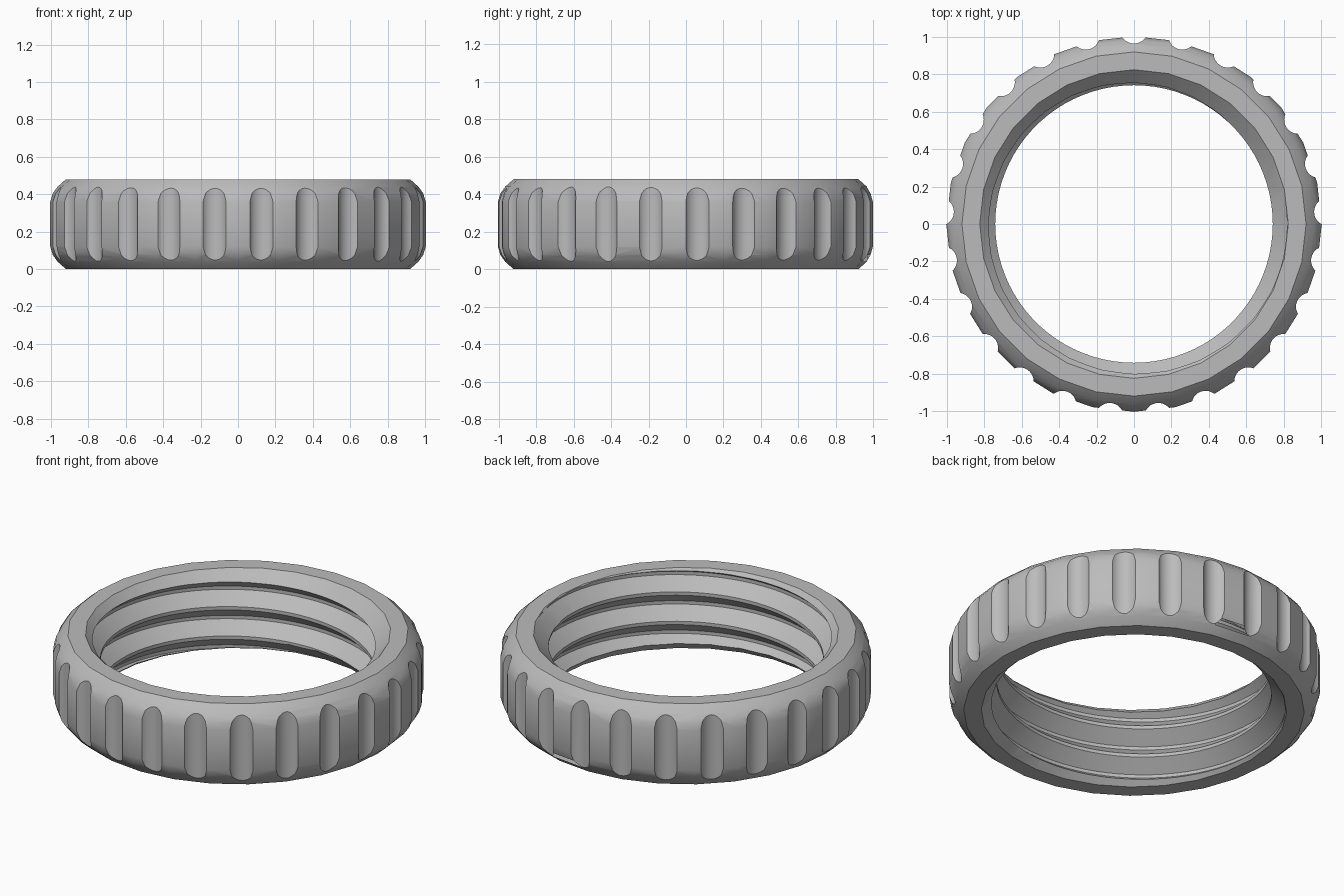
import bpy, bmesh, math
from math import sin, cos, pi, radians

cube = bpy.data.objects.get("Cube")
if cube:
    bpy.data.objects.remove(cube)

HEIGHT = 0.48
SIDES = 28
FLUTES = 25
PITCH = 0.175
CREST, ROOT = 0.742, 0.818

grey = bpy.data.materials.new("grey_plastic")
grey.use_nodes = True
colour = (0.5, 0.5, 0.5, 1)
grey.diffuse_color = colour
grey.node_tree.nodes["Principled BSDF"].inputs["Base Color"].default_value = colour


def make_object(name, bm):
    bmesh.ops.recalc_face_normals(bm, faces=bm.faces)
    mesh = bpy.data.meshes.new(name)
    bm.to_mesh(mesh)
    bm.free()
    mesh.materials.append(grey)
    obj = bpy.data.objects.new(name, mesh)
    bpy.context.collection.objects.link(obj)
    return obj


def lathe(name, profile, sides):
    """Solid of revolution, capped at both ends."""
    bm = bmesh.new()
    rings = []
    for r, z in profile:
        angles = [pi / 2 + 2 * pi * i / sides for i in range(sides)]
        rings.append([bm.verts.new((r * cos(a), r * sin(a), z)) for a in angles])
    for low, high in zip(rings, rings[1:]):
        for i in range(sides):
            j = (i + 1) % sides
            bm.faces.new((low[i], low[j], high[j], high[i]))
    bm.faces.new(rings[0])
    bm.faces.new(rings[-1])
    return make_object(name, bm)


def threaded_rod(name, sides=84, turns=7):
    """Solid rod with a helical thread; each turn is one column step up."""
    bm = bmesh.new()
    steps = [(0, CREST), (0.02, CREST), (0.0875, ROOT), (0.1075, ROOT)]
    base = 0.41 - 4 * PITCH - PITCH / 8 - 0.01
    columns = []
    for i in range(sides):
        a = 2 * pi * i / sides
        start = base + PITCH * i / sides
        columns.append([bm.verts.new((r * cos(a), r * sin(a), start + k * PITCH + z))
                        for k in range(turns) for z, r in steps])
    for i in range(sides):
        here = columns[i]
        there = columns[i + 1] if i < sides - 1 else columns[0][len(steps):]
        for m in range(len(there) - 1):
            bm.faces.new((here[m], there[m], there[m + 1], here[m + 1]))
    # close both ends with fans to the axis
    rim = [e for e in bm.edges if e.is_boundary]
    middle = base + PITCH * turns / 2
    low = bm.verts.new((0, 0, base - 0.1))
    high = bm.verts.new((0, 0, base + PITCH * (turns + 1) + 0.1))
    for e in rim:
        tip = low if e.verts[0].co.z < middle else high
        bm.faces.new((e.verts[0], e.verts[1], tip))
    return make_object(name, bm)


def flute_cutters(name):
    """Upright cylinders spaced evenly around the rim."""
    bm = bmesh.new()
    for i in range(FLUTES):
        a = pi / 2 + 2 * pi * i / FLUTES
        made = bmesh.ops.create_cone(bm, cap_ends=True, segments=32,
                                     radius1=0.075, radius2=0.075, depth=1)
        bmesh.ops.translate(bm, verts=made["verts"],
                            vec=(1.04 * cos(a), 1.04 * sin(a), HEIGHT / 2))
    return make_object(name, bm)


# Ring body with rounded shoulders
shoulder = [(0.92, 0), (0.965, 0.04), (0.99, 0.075), (1.004, 0.12)]
outline = shoulder + [(r, HEIGHT - z) for r, z in reversed(shoulder)]
ring = lathe("threaded_ring", outline, SIDES)

# Grip flutes, thread and lead-in bevels
cutters = [
    flute_cutters("flute_cutters"),
    threaded_rod("thread_cutter"),
    lathe("top_bevel_cutter", [(0.725, 0.38), (0.825, HEIGHT), (0.845, 0.504)], SIDES),
    lathe("bottom_bevel_cutter", [(0.845, -0.024), (0.825, 0), (0.725, 0.1)], SIDES),
]
bpy.ops.object.select_all(action="DESELECT")
bpy.context.view_layer.objects.active = ring
ring.select_set(True)
for cutter in cutters:
    cutter.hide_render = True
    mod = ring.modifiers.new(cutter.name, "BOOLEAN")
    mod.operation = "DIFFERENCE"
    mod.solver = "EXACT"
    mod.object = cutter
    bpy.ops.object.modifier_apply(modifier=mod.name)
    bpy.data.objects.remove(cutter)

# Single material and smooth shading with crisp edges
ring.data.materials.clear()
ring.data.materials.append(grey)
bpy.ops.object.shade_smooth_by_angle(angle=radians(30))
